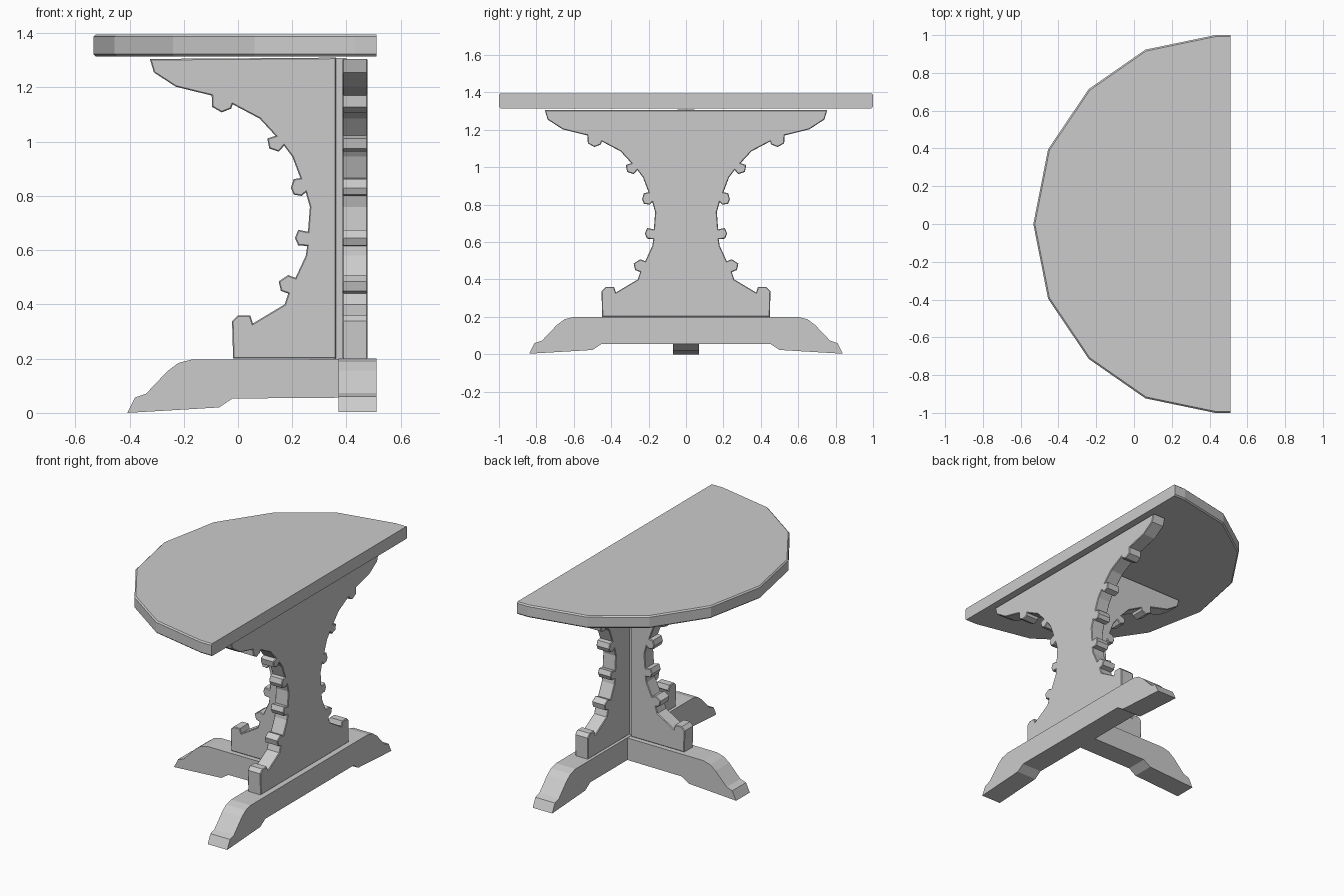
import bpy, bmesh
from mathutils import Vector

if "Cube" in bpy.data.objects:
    bpy.data.objects.remove(bpy.data.objects["Cube"])

CX = 0.43  # centre line of the straight back panel


def prism(name, pts, place, lo, hi, bevel=0.0, keep=None):
    """Extrude a 2D outline; place(u, v, t) maps it into the scene."""
    bm = bmesh.new()
    face = bm.faces.new([bm.verts.new(place(u, v, lo)) for u, v in pts])
    ext = bmesh.ops.extrude_face_region(bm, geom=[face])
    shift = Vector(place(0, 0, hi)) - Vector(place(0, 0, lo))
    moved = [g for g in ext["geom"] if isinstance(g, bmesh.types.BMVert)]
    bmesh.ops.translate(bm, verts=moved, vec=shift)
    bmesh.ops.recalc_face_normals(bm, faces=bm.faces[:])
    if bevel:
        axis = shift.normalized()
        rim = [e for e in bm.edges
               if abs((e.verts[0].co - e.verts[1].co).normalized().dot(axis)) < 0.5
               and (keep is None or keep(e))]
        bmesh.ops.bevel(bm, geom=rim, offset=bevel, segments=1, profile=0.5,
                        affect='EDGES', clamp_overlap=True)
    mesh = bpy.data.meshes.new(name)
    bm.to_mesh(mesh)
    bm.free()
    obj = bpy.data.objects.new(name, mesh)
    bpy.context.collection.objects.link(obj)
    return obj


def mirrored(half):
    return half + [(-u, v) for u, v in reversed(half)]


def across(u, v, t):   # outline in the YZ plane
    return (CX + t, u, v)


def forward(u, v, t):  # outline in the XZ plane, reaching toward -x
    return (CX - u, t, v)


def flat(u, v, t):
    return (u, v, t)


# Tabletop: half of a many-sided oval
edge = [(0.51, -1), (0.43, -1), (0.06, -0.923), (-0.24, -0.714), (-0.455, -0.395)]
outline = edge + [(-0.533, 0)] + [(x, -y) for x, y in reversed(edge)]
prism("tabletop", outline, flat, 1.315, 1.395, 0.008,
      lambda e: min(v.co.x for v in e.verts) < 0.5)

# Scrolled support outline: (distance from centre line, height)
scroll = [
    (0.755, 1.305), (0.74, 1.255), (0.66, 1.203), (0.527, 1.17),
    (0.525, 1.128), (0.49, 1.108), (0.455, 1.122), (0.45, 1.138),
    (0.35, 1.085), (0.292, 1.022), (0.322, 1.012), (0.315, 0.975), (0.28, 0.963),
    (0.26, 0.985), (0.23, 0.945), (0.2, 0.866), (0.225, 0.862),
    (0.235, 0.83), (0.225, 0.805), (0.195, 0.8), (0.18, 0.813),
    (0.165, 0.76), (0.172, 0.668), (0.208, 0.675), (0.22, 0.645),
    (0.208, 0.618), (0.175, 0.615), (0.18, 0.58), (0.218, 0.498),
    (0.245, 0.508), (0.28, 0.485), (0.272, 0.45), (0.245, 0.44),
    (0.258, 0.4), (0.375, 0.33), (0.385, 0.36), (0.43, 0.36),
    (0.452, 0.338), (0.448, 0.2)]
prism("back_panel", mirrored(scroll), across, -0.045, 0.048, 0.004)
prism("front_panel", [(0.068, 1.31)] + scroll + [(0.068, 0.2)],
      forward, -0.046, 0.046, 0.004)

# Recessed strip joining the two panels
prism("panel_joint", [(0.03, 0.19), (0.075, 0.19), (0.075, 1.308), (0.03, 1.308)],
      forward, -0.025, 0.025)

# Trestle feet
foot = [(0.6, 0.2), (0.65, 0.187), (0.69, 0.157), (0.77, 0.073),
        (0.81, 0.06), (0.838, 0.003), (0.5, 0.023), (0.485, 0.033), (0.45, 0.056)]
prism("back_foot", mirrored(foot), across, -0.06, 0.08)
prism("front_foot", [(0.05, 0.198)] + [(u, max(0, v - 0.003)) for u, v in foot]
      + [(0.05, 0.056)], forward, -0.07, 0.07)
